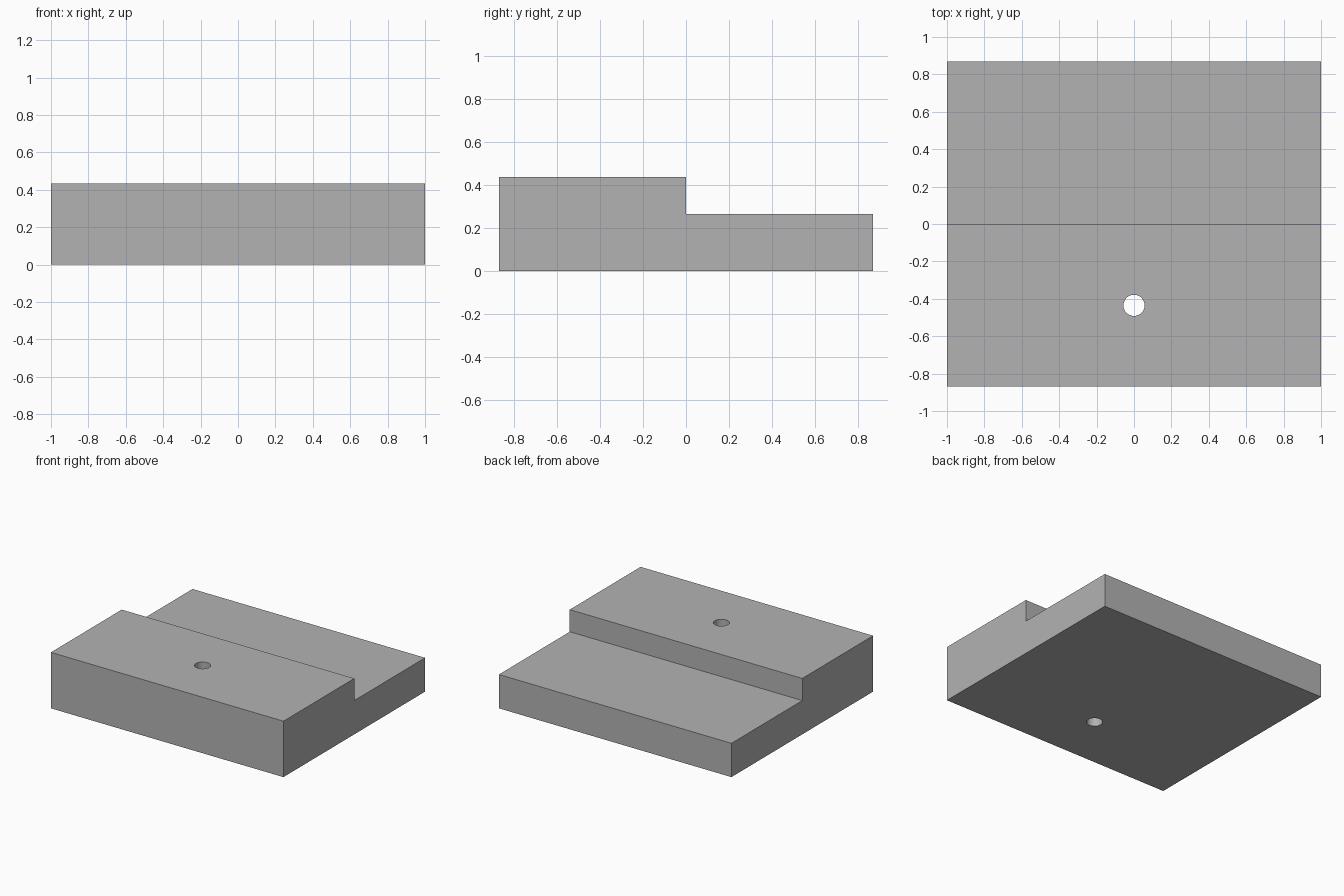
import bpy
import bmesh

cube = bpy.data.objects.get("Cube")
if cube:
    bpy.data.objects.remove(cube, do_unlink=True)

HALF_X, HALF_Y = 1.0, 0.87
LOW, HIGH = 0.263, 0.435
HOLE_Y, HOLE_R = -0.435, 0.0565

# Plain grey material
grey = bpy.data.materials.new("plain grey")
grey.use_nodes = True
colour = (0.45, 0.45, 0.45, 1)
grey.diffuse_color = colour
grey.node_tree.nodes["Principled BSDF"].inputs["Base Color"].default_value = colour

# Stepped block: side profile extruded across the width
profile = [(-HALF_Y, 0), (HALF_Y, 0), (HALF_Y, LOW),
           (0, LOW), (0, HIGH), (-HALF_Y, HIGH)]
bm = bmesh.new()
side = bm.faces.new([bm.verts.new((-HALF_X, y, z)) for y, z in profile])
swept = bmesh.ops.extrude_face_region(bm, geom=[side])["geom"]
bmesh.ops.translate(bm, vec=(2 * HALF_X, 0, 0),
                    verts=[v for v in swept if isinstance(v, bmesh.types.BMVert)])
bmesh.ops.recalc_face_normals(bm, faces=bm.faces)
mesh = bpy.data.meshes.new("stepped_block")
bm.to_mesh(mesh)
bm.free()
mesh.materials.append(grey)
block = bpy.data.objects.new("stepped_block", mesh)
bpy.context.collection.objects.link(block)

# Round hole through the tall half
bpy.ops.mesh.primitive_cylinder_add(vertices=64, radius=HOLE_R, depth=1,
                                    location=(0, HOLE_Y, HIGH / 2))
cutter = bpy.context.object
cutter.name = "hole_cutter"
cutter.data.materials.append(grey)
cutter.hide_render = True

bpy.ops.object.select_all(action="DESELECT")
block.select_set(True)
bpy.context.view_layer.objects.active = block
cut = block.modifiers.new("hole", "BOOLEAN")
cut.operation = "DIFFERENCE"
cut.solver = "EXACT"
cut.object = cutter
bpy.ops.object.modifier_apply(modifier=cut.name)
bpy.data.objects.remove(cutter, do_unlink=True)
bpy.ops.object.shade_smooth_by_angle()
